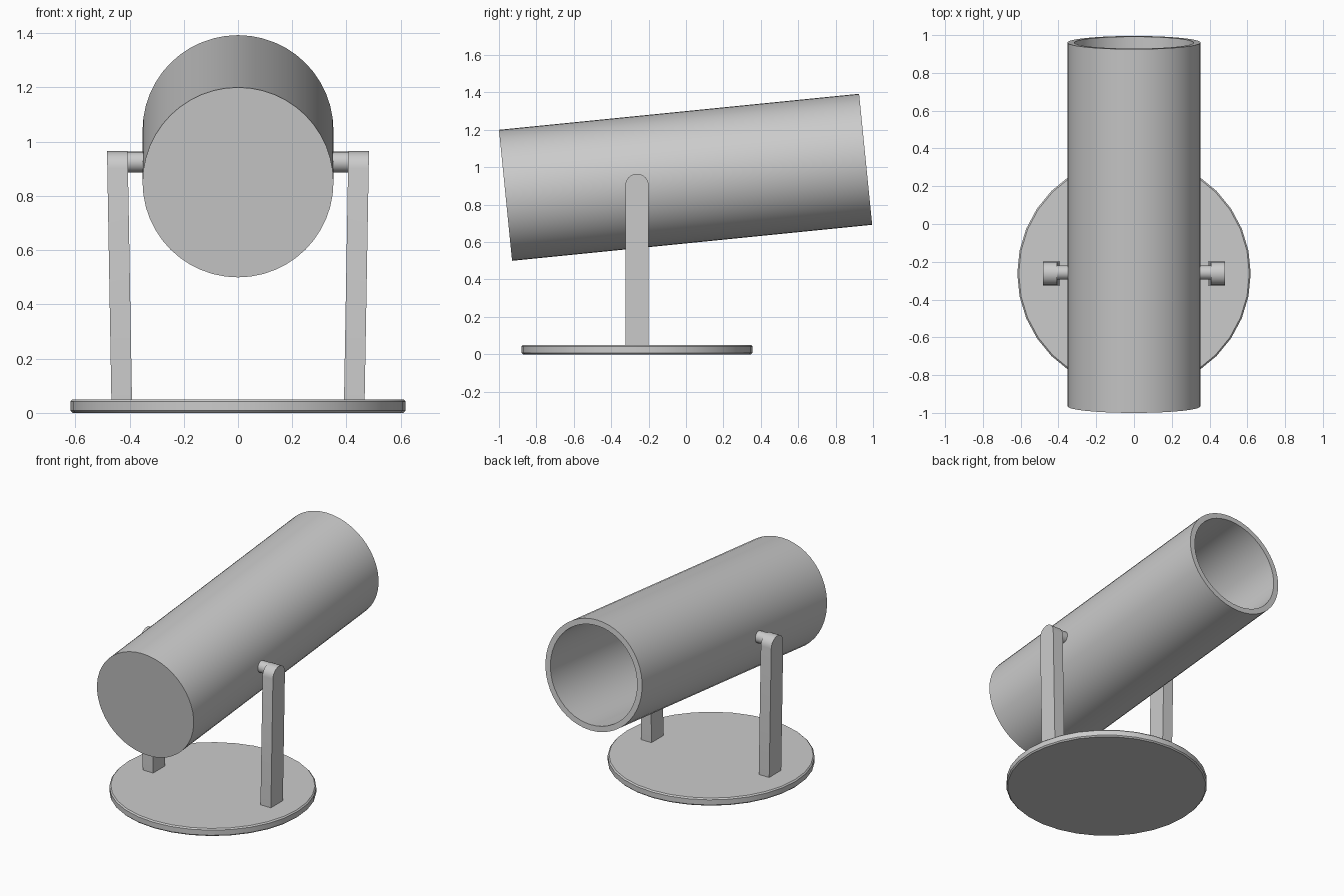
import bpy, bmesh, math
from mathutils import Matrix

if "Cube" in bpy.data.objects:
    bpy.data.objects.remove(bpy.data.objects["Cube"])

PIVOT_Y, PIVOT_Z = -0.262, 0.925


def finish(name, bm, smooth=True):
    bmesh.ops.recalc_face_normals(bm, faces=bm.faces)
    mesh = bpy.data.meshes.new(name)
    bm.to_mesh(mesh)
    bm.free()
    ob = bpy.data.objects.new(name, mesh)
    bpy.context.collection.objects.link(ob)
    if smooth:
        bpy.ops.object.select_all(action='DESELECT')
        bpy.context.view_layer.objects.active = ob
        ob.select_set(True)
        bpy.ops.object.shade_smooth_by_angle(angle=math.radians(35))
    return ob


def lathe(name, profile, matrix, segments=32):
    """Revolve (radius, height) points around z; both ends are capped."""
    bm = bmesh.new()
    rings = [[bm.verts.new((r * math.cos(a), r * math.sin(a), h))
              for a in (2 * math.pi * i / segments for i in range(segments))]
             for r, h in profile]
    for a, b in zip(rings, rings[1:]):
        for i in range(segments):
            j = (i + 1) % segments
            bm.faces.new((a[i], a[j], b[j], b[i]))
    bm.faces.new(rings[0])
    bm.faces.new(rings[-1])
    bm.transform(matrix)
    return finish(name, bm)


# Round foot plate
lathe("base_plate", [(0.61, 0), (0.618, 0.008), (0.618, 0.042), (0.61, 0.05)],
      Matrix.Translation((0, PIVOT_Y, 0)))

# Tilted tube: closed at the front, open at the back
tilt = math.atan2(0.1925, 1.925)
lathe("tube", [(0.352, 0), (0.352, 1.935), (0.316, 1.935), (0.316, 0.04)],
      Matrix.Translation((0, -0.965, 0.85))
      @ Matrix.Rotation(tilt - math.pi / 2, 4, 'X'), 48)

# Support arms with rounded tops, leaning slightly outward, and pivot pins
for side, label in ((-1, "left"), (1, "right")):
    bm = bmesh.new()
    hw, z0, z1 = 0.0625, 0.04, 0.9025
    outline = [(-hw, z0), (hw, z0)] + [
        (hw * math.cos(math.pi * i / 12), z1 + hw * math.sin(math.pi * i / 12))
        for i in range(13)]
    loops = [[bm.verts.new((side * (x + 0.016 * (z - 0.05) / 0.915),
                            PIVOT_Y + y, z)) for y, z in outline]
             for x in (0.391, 0.467)]
    for loop in loops:
        bm.faces.new(loop)
    n = len(outline)
    for i in range(n):
        j = (i + 1) % n
        bm.faces.new((loops[0][i], loops[0][j], loops[1][j], loops[1][i]))
    finish(label + "_support_arm", bm)

    lathe(label + "_pivot_pin", [(0.038, 0.335), (0.038, 0.42)],
          Matrix.Translation((0, PIVOT_Y + 0.005, PIVOT_Z))
          @ Matrix.Rotation(side * math.pi / 2, 4, 'Y'), 24)
